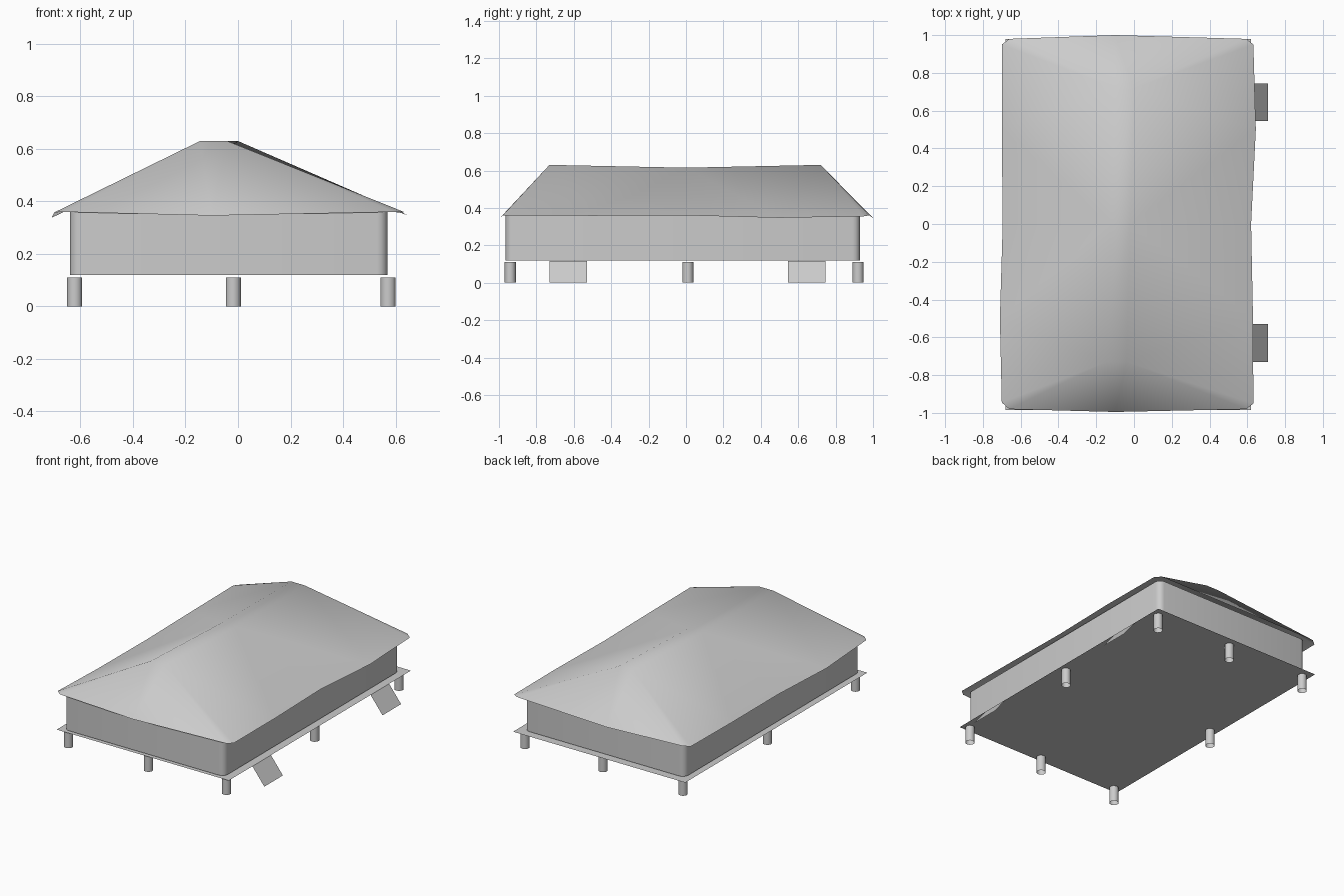
import bpy, bmesh
from mathutils import Vector

cube = bpy.data.objects.get("Cube")
if cube:
    bpy.data.objects.remove(cube, do_unlink=True)

grey = bpy.data.materials.new("light_grey")
grey.use_nodes = True
GREY = (0.6, 0.6, 0.6, 1)
grey.diffuse_color = GREY
grey.node_tree.nodes["Principled BSDF"].inputs["Base Color"].default_value = GREY


def finish(name, bm, smooth=False, recalc=False):
    """Turn a bmesh into a named, coloured object."""
    if recalc:
        bmesh.ops.recalc_face_normals(bm, faces=bm.faces)
    for f in bm.faces:
        f.smooth = smooth
    mesh = bpy.data.meshes.new(name)
    bm.to_mesh(mesh)
    bm.free()
    mesh.materials.append(grey)
    ob = bpy.data.objects.new(name, mesh)
    bpy.context.collection.objects.link(ob)
    return ob


def sheet(name, corners):
    bm = bmesh.new()
    bm.faces.new([bm.verts.new(c) for c in corners])
    return finish(name, bm)


# Floor deck
FLOOR_Z = 0.115
L, R, F, B = -0.68, 0.62, -0.985, 0.98
sheet("floor_deck", [(L, F, FLOOR_Z), (R, F, FLOOR_Z), (R, B, FLOOR_Z), (L, B, FLOOR_Z)])

# Loading ramps on the left side
for name, y in (("front_ramp", -0.63), ("back_ramp", 0.645)):
    sheet(name, [(R, y - 0.1, FLOOR_Z), (0.71, y - 0.1, 0),
                 (0.71, y + 0.1, 0), (R, y + 0.1, FLOOR_Z)])

# Support posts around the perimeter
for i, x in enumerate((-0.622, -0.018, 0.572)):
    for j, y in enumerate((-0.94, 0.01, 0.92)):
        if i == 1 and j == 1:
            continue
        bm = bmesh.new()
        bmesh.ops.create_cone(bm, segments=10, radius1=0.03, radius2=0.03,
                              depth=0.11, cap_ends=False)
        bmesh.ops.translate(bm, verts=bm.verts, vec=(x, y, 0.055))
        finish(f"post_{i}_{j}", bm, smooth=True)

# Walls: an open box with rounded upright edges
bm = bmesh.new()
bmesh.ops.create_cube(bm, size=1)
for v in bm.verts:
    v.co = Vector((-0.035 + v.co.x * 1.21, -0.017 + v.co.y * 1.895, 0.245 + v.co.z * 0.25))
bmesh.ops.delete(bm, geom=[f for f in bm.faces if abs(f.normal.z) > 0.9], context="FACES_ONLY")
upright = [e for e in bm.edges if abs(e.verts[0].co.z - e.verts[1].co.z) > 0.1]
bmesh.ops.bevel(bm, geom=upright, offset=0.04, segments=4, profile=0.5, affect="EDGES")
finish("walls", bm, smooth=True)

# Roof: a narrow sagging ridge strip, with slopes down to a wavy eave
bm = bmesh.new()
new = lambda pts: [bm.verts.new(p) for p in pts]
ridge_r = new([(-0.145, -0.73, 0.63), (-0.125, 0, 0.615), (-0.1, 0.72, 0.63)])
ridge_l = new([(-0.04, -0.73, 0.63), (-0.02, 0, 0.615), (0, 0.72, 0.63)])
eave_r = new([(-0.7, -0.945, 0.358), (-0.71, -0.5, 0.338), (-0.695, 0, 0.347),
              (-0.7, 0.5, 0.35), (-0.7, 0.95, 0.355)])
eave_l = new([(0.632, -0.95, 0.36), (0.63, -0.5, 0.358), (0.62, 0, 0.36),
              (0.645, 0.5, 0.347), (0.632, 0.95, 0.355)])
eave_f = new([(-0.66, -0.98, 0.36), (-0.1, -0.995, 0.346), (0.595, -0.98, 0.36)])
eave_b = new([(-0.66, 0.98, 0.36), (-0.1, 1.0, 0.346), (0.595, 0.98, 0.36)])
face = lambda *vs: bm.faces.new(vs)
for i in (0, 1):
    face(ridge_r[i], ridge_l[i], ridge_l[i + 1], ridge_r[i + 1])
for ridge, eave in ((ridge_r, eave_r), (ridge_l, eave_l)):
    for i, top in enumerate((0, 1, 1, 2)):
        face(eave[i], eave[i + 1], ridge[top])
    face(eave[1], ridge[1], ridge[0])
    face(eave[3], ridge[2], ridge[1])
for k, end, eave in ((0, 0, eave_f), (2, -1, eave_b)):
    face(eave_r[end], eave[0], ridge_r[k])
    face(eave[0], eave[1], ridge_r[k])
    face(eave[1], ridge_l[k], ridge_r[k])
    face(eave[1], eave[2], ridge_l[k])
    face(eave[2], eave_l[end], ridge_l[k])
bmesh.ops.recalc_face_normals(bm, faces=bm.faces)
if sum(f.normal.z for f in bm.faces) < 0:
    bmesh.ops.reverse_faces(bm, faces=bm.faces)
finish("roof", bm, smooth=True)
